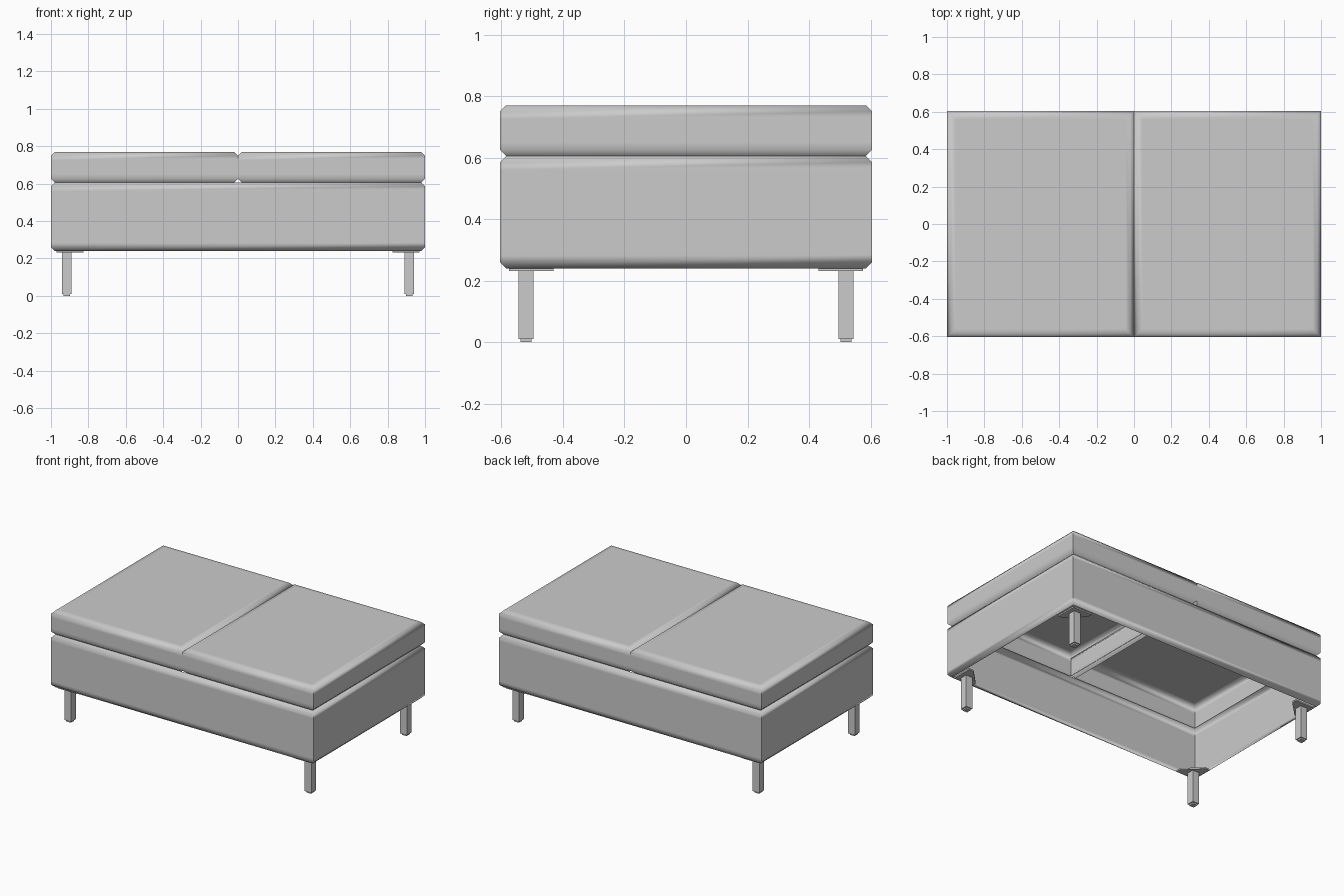
import bpy, bmesh, math

if "Cube" in bpy.data.objects:
    bpy.data.objects.remove(bpy.data.objects["Cube"])


def make_material(name, value):
    mat = bpy.data.materials.new(name)
    mat.use_nodes = True
    colour = (value, value, value, 1)
    mat.diffuse_color = colour
    mat.node_tree.nodes["Principled BSDF"].inputs["Base Color"].default_value = colour
    return mat


GREY = make_material("soft grey", 0.6)


def finish(bm, name, smooth=False):
    bmesh.ops.recalc_face_normals(bm, faces=bm.faces)
    mesh = bpy.data.meshes.new(name)
    bm.to_mesh(mesh)
    bm.free()
    obj = bpy.data.objects.new(name, mesh)
    mesh.materials.append(GREY)
    bpy.context.collection.objects.link(obj)
    if smooth:
        bpy.ops.object.select_all(action="DESELECT")
        obj.select_set(True)
        bpy.context.view_layer.objects.active = obj
        bpy.ops.object.shade_smooth_by_angle(angle=math.radians(60))
    return obj


def upholstered_shell(name, x0, x1, z0, z1, closed_top):
    """Open-bottomed box with chamfered, softly shaded rims."""
    half_depth, cut, soft = 0.605, 0.02, 0.045
    rings = [(cut, z0), (0, z0 + cut), (0, z0 + soft),
             (0, z1 - soft), (0, z1 - cut), (cut, z1)]
    if closed_top:
        rings.append((soft, z1))
    bm = bmesh.new()
    loops = []
    for inset, z in rings:
        a, b, d = x0 + inset, x1 - inset, half_depth - inset
        loops.append([bm.verts.new(p) for p in
                      ((a, -d, z), (b, -d, z), (b, d, z), (a, d, z))])
    for low, high in zip(loops, loops[1:]):
        for i in range(4):
            j = (i + 1) % 4
            bm.faces.new((low[i], low[j], high[j], high[i]))
    if closed_top:
        bm.faces.new(loops[-1])
    return finish(bm, name, smooth=True)


def prism(name, outline, z0, z1):
    bm = bmesh.new()
    base = bm.faces.new([bm.verts.new((x, y, z0)) for x, y in outline])
    top = bmesh.ops.extrude_face_region(bm, geom=[base], use_keep_orig=True)
    verts = [g for g in top["geom"] if isinstance(g, bmesh.types.BMVert)]
    bmesh.ops.translate(bm, verts=verts, vec=(0, 0, z1 - z0))
    return finish(bm, name)


def square(cx, cy, half):
    return [(cx + half * sx, cy + half * sy)
            for sx, sy in ((-1, -1), (1, -1), (1, 1), (-1, 1))]


# Upholstery
upholstered_shell("base_frame", -1, 1, 0.24, 0.605, False)
upholstered_shell("right_cushion", -1, 0, 0.605, 0.77, True)
upholstered_shell("left_cushion", 0, 1, 0.605, 0.77, True)

# Legs with corner plates and foot pads
for side, sx in (("right", -1), ("left", 1)):
    for end, sy in (("front", -1), ("back", 1)):
        label = f"{end}_{side}"
        cx, cy = sx * 0.915, sy * 0.52
        prism(f"{label}_leg", square(cx, cy, 0.025), 0.01, 0.235)
        prism(f"{label}_foot_pad", square(cx, cy, 0.018), 0, 0.01)
        # Triangular plate with clipped tips, measured in from the corner
        tips = [(0, 0), (0.145, 0), (0.145, 0.035), (0.035, 0.145), (0, 0.145)]
        plate = [(sx * (0.97 - u), sy * (0.575 - v)) for u, v in tips]
        prism(f"{label}_corner_plate", plate, 0.232, 0.242)
